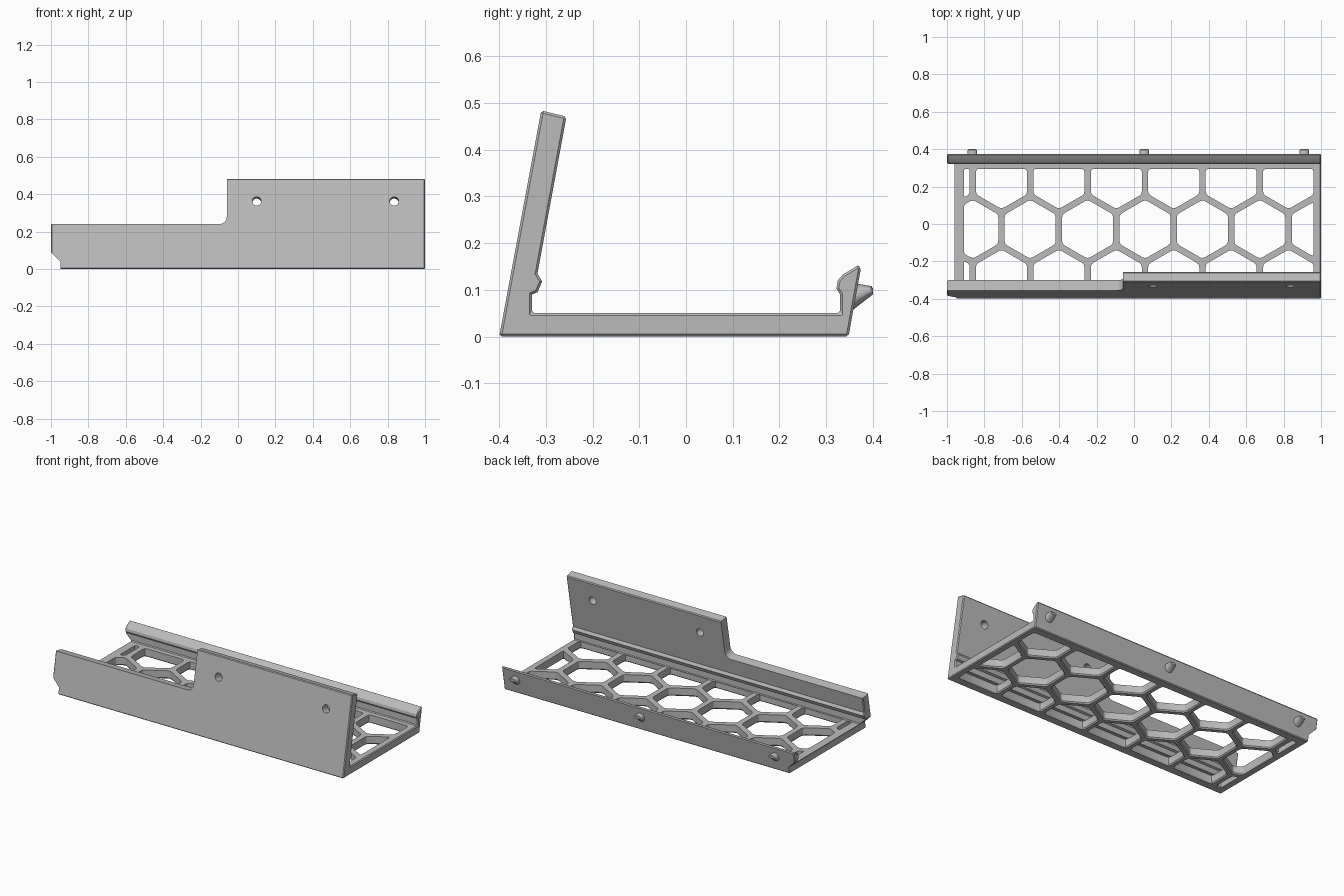
import bpy, bmesh, math
from mathutils import Vector, Matrix

cube = bpy.data.objects.get("Cube")
if cube:
    bpy.data.objects.remove(cube)

grey = bpy.data.materials.new("light grey")
grey.use_nodes = True
colour = (0.5, 0.5, 0.5, 1)
grey.diffuse_color = colour
grey.node_tree.nodes["Principled BSDF"].inputs["Base Color"].default_value = colour


def make_object(name, bm):
    bmesh.ops.recalc_face_normals(bm, faces=bm.faces[:])
    mesh = bpy.data.meshes.new(name)
    bm.to_mesh(mesh)
    bm.free()
    mesh.materials.append(grey)
    obj = bpy.data.objects.new(name, mesh)
    bpy.context.collection.objects.link(obj)
    return obj


def loft(bm, rings):
    """Skin a stack of equal-length rings and close both ends."""
    loops = [[bm.verts.new(p) for p in ring] for ring in rings]
    for a, b in zip(loops, loops[1:]):
        for i in range(len(a)):
            j = (i + 1) % len(a)
            bm.faces.new((a[i], a[j], b[j], b[i]))
    bm.faces.new(loops[0])
    bm.faces.new(loops[-1])


def prism_y(name, outline, y0, y1):
    bm = bmesh.new()
    loft(bm, [[(x, y, z) for x, z in outline] for y in (y0, y1)])
    return make_object(name, bm)


def circle(radius, cx, cz, n=32):
    return [(cx + radius * math.cos(2 * math.pi * i / n),
             cz + radius * math.sin(2 * math.pi * i / n)) for i in range(n)]


def activate(obj):
    bpy.ops.object.select_all(action='DESELECT')
    obj.select_set(True)
    bpy.context.view_layer.objects.active = obj


def cut(obj, cutter):
    cutter.hide_render = True
    mod = obj.modifiers.new("cut", 'BOOLEAN')
    mod.operation, mod.solver, mod.object = 'DIFFERENCE', 'EXACT', cutter
    activate(obj)
    bpy.ops.object.modifier_apply(modifier=mod.name)
    bpy.data.objects.remove(cutter)


# Tray body: one cross-section in y, z swept along x
section = [(-0.4, 0), (-0.31, 0.484), (-0.256, 0.471), (-0.318, 0.135),
           (-0.308, 0.118), (-0.318, 0.095), (-0.33, 0.09), (-0.33, 0.05),
           (0.33, 0.05), (0.33, 0.09), (0.322, 0.103), (0.325, 0.12),
           (0.336, 0.133), (0.368, 0.152), (0.375, 0.149), (0.348, 0)]
bm = bmesh.new()
loft(bm, [[(x, y, z) for y, z in section] for x in (-1, 1)])
tray = make_object("tray_body", bm)
bevel = tray.modifiers.new("edge", 'BEVEL')
bevel.width, bevel.segments = 0.005, 1
bevel.limit_method, bevel.angle_limit = 'ANGLE', math.radians(75)
activate(tray)
bpy.ops.object.modifier_apply(modifier=bevel.name)

# Step in the front wall, with a rounded inner corner, square to the wall
TILT = math.radians(10.3)


def wall_matrix(z):
    return Matrix.Translation((0, -0.4 + z * 0.186, z)) @ Matrix.Rotation(-TILT, 4, 'X')


fillet = [(-0.1 + 0.04 * math.sin(a), 0.04 - 0.04 * math.cos(a))
          for a in (math.pi / 2 * i / 8 for i in range(9))]
step = prism_y("step_cutter", [(-1.2, 0)] + fillet + [(-0.06, 0.5), (-1.2, 0.5)], -0.15, 0.2)
step.data.transform(wall_matrix(0.24))
cut(tray, step)

# Screw holes in the tall part of the wall
for x in (0.1, 0.835):
    hole = prism_y("hole_cutter", circle(0.024, x, 0), -0.1, 0.2)
    hole.data.transform(wall_matrix(0.363))
    cut(tray, hole)

# Clipped lower corner at the right end
cut(tray, prism_y("corner_cutter",
                  [(-1.2, -0.1), (-0.95, -0.1), (-0.95, 0.04), (-1.2, 0.29)], -0.6, 0.6))


# Honeycomb floor openings
def clip(poly, axis, limit, sign):
    out = []
    for p, q in zip(poly, poly[1:] + poly[:1]):
        dp, dq = sign * (limit - p[axis]), sign * (limit - q[axis])
        if dp >= 0:
            out.append(p)
        if dp * dq < 0:
            out.append(p.lerp(q, dp / (dp - dq)))
    return out


def rounded(poly, radius=0.016):
    out = []
    for i, p in enumerate(poly):
        ends = []
        for q in (poly[i - 1], poly[(i + 1) % len(poly)]):
            d = q - p
            ends.append(p + d.normalized() * min(radius, d.length * 0.3))
        out += [ends[0], p * 0.5 + (ends[0] + ends[1]) * 0.25, ends[1]]
    return out


PITCH, STRUT, MID_Y = 0.307, 0.034, -0.028
ROW = PITCH * math.sqrt(3) / 2
bm = bmesh.new()
for row in (-1, 0, 1):
    for k in range(-1, 6):
        centre = Vector((-0.555 + PITCH * (k - 0.5 * abs(row)), MID_Y + row * ROW))
        radius = (PITCH - STRUT) / math.sqrt(3)
        poly = [centre + radius * Vector((math.sin(i * math.pi / 3), math.cos(i * math.pi / 3)))
                for i in range(6)]
        for axis, limit, sign in ((0, 0.96, 1), (0, -0.91, -1), (1, 0.295, 1), (1, -0.345, -1)):
            poly = clip(poly, axis, limit, sign)
        if len(poly) < 3:
            continue
        poly = rounded(poly)
        mid = sum(poly, Vector((0, 0))) / len(poly)
        wide = [p + (p - mid).normalized() * 0.006 for p in poly]
        loft(bm, [[(p.x, p.y, z) for p in ring]
                  for ring, z in ((wide, -0.02), (wide, 0), (poly, 0.007), (poly, 0.0503))])
cut(tray, make_object("honeycomb_cutter", bm))
activate(tray)
bpy.ops.object.shade_smooth_by_angle(angle=math.radians(25))

# Snap pegs on the back lip
for i, x in enumerate((-0.865, 0.055, 0.91)):
    bm = bmesh.new()
    for cy, cz, rx, rz, lean in ((0.362, 0.085, 0.027, 0.028, 0.17),
                                 (0.395, 0.097, 0.025, 0.011, 0.17),
                                 (0.4, 0.097, 0.02, 0.007, 0)):
        for px, pz in circle(1, 0, 0, 20):
            bm.verts.new((x + rx * px, cy + lean * rz * pz, cz + rz * pz))
    bmesh.ops.convex_hull(bm, input=bm.verts[:])
    peg = make_object(f"snap_peg_{i + 1}", bm)
    activate(peg)
    bpy.ops.object.shade_smooth_by_angle(angle=math.radians(30))
